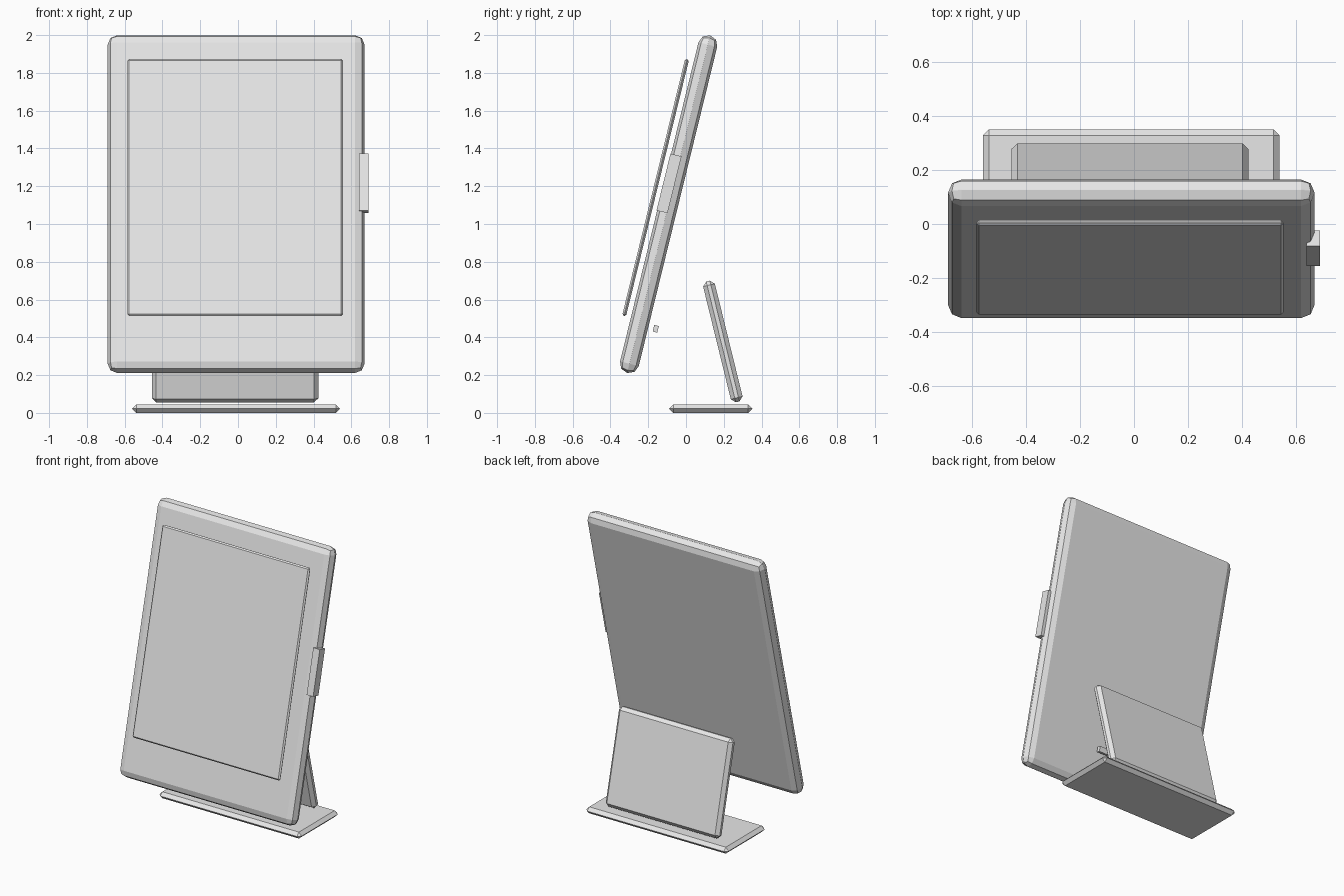
import bpy
from math import radians

cube = bpy.data.objects.get("Cube")
if cube:
    bpy.data.objects.remove(cube, do_unlink=True)

# One plain grey for everything
grey = bpy.data.materials.new("light grey")
grey.use_nodes = True
COLOUR = (0.8, 0.8, 0.8, 1)
grey.diffuse_color = COLOUR
grey.node_tree.nodes["Principled BSDF"].inputs["Base Color"].default_value = COLOUR


def slab(name, centre, size, lean=0, bevel=0, segments=1):
    """Flat-shaded box of the given size, leaned back about x, with bevelled edges."""
    bpy.ops.mesh.primitive_cube_add(size=1, location=centre)
    ob = bpy.context.object
    ob.name = ob.data.name = name
    ob.scale = size
    bpy.ops.object.transform_apply(location=False, rotation=False, scale=True)
    ob.rotation_euler.x = radians(-lean)
    ob.data.materials.append(grey)
    if bevel:
        mod = ob.modifiers.new("edge_bevel", "BEVEL")
        mod.width = bevel
        mod.segments = segments
    return ob


LEAN = 13.8

# Leaning display: thick frame with a floating screen plate in front
slab("frame", (-0.01, -0.092, 1.105), (1.36, 0.102, 1.84), LEAN, 0.05, 2)
slab("screen", (-0.015, -0.161, 1.193), (1.14, 0.021, 1.40), LEAN, 0.009)

# Side button and the small bar behind the lower frame
slab("side_button", (0.665, -0.09, 1.215), (0.05, 0.06, 0.31), LEAN)
slab("rear_bar", (-0.01, -0.16, 0.445), (0.34, 0.025, 0.036), LEAN)

# Support leg leaning the other way, and the foot plate
slab("support_leg", (-0.015, 0.195, 0.378), (0.88, 0.064, 0.658), -LEAN, 0.022)
slab("foot_plate", (-0.01, 0.131, 0.0225), (1.10, 0.44, 0.045), 0, 0.022)
